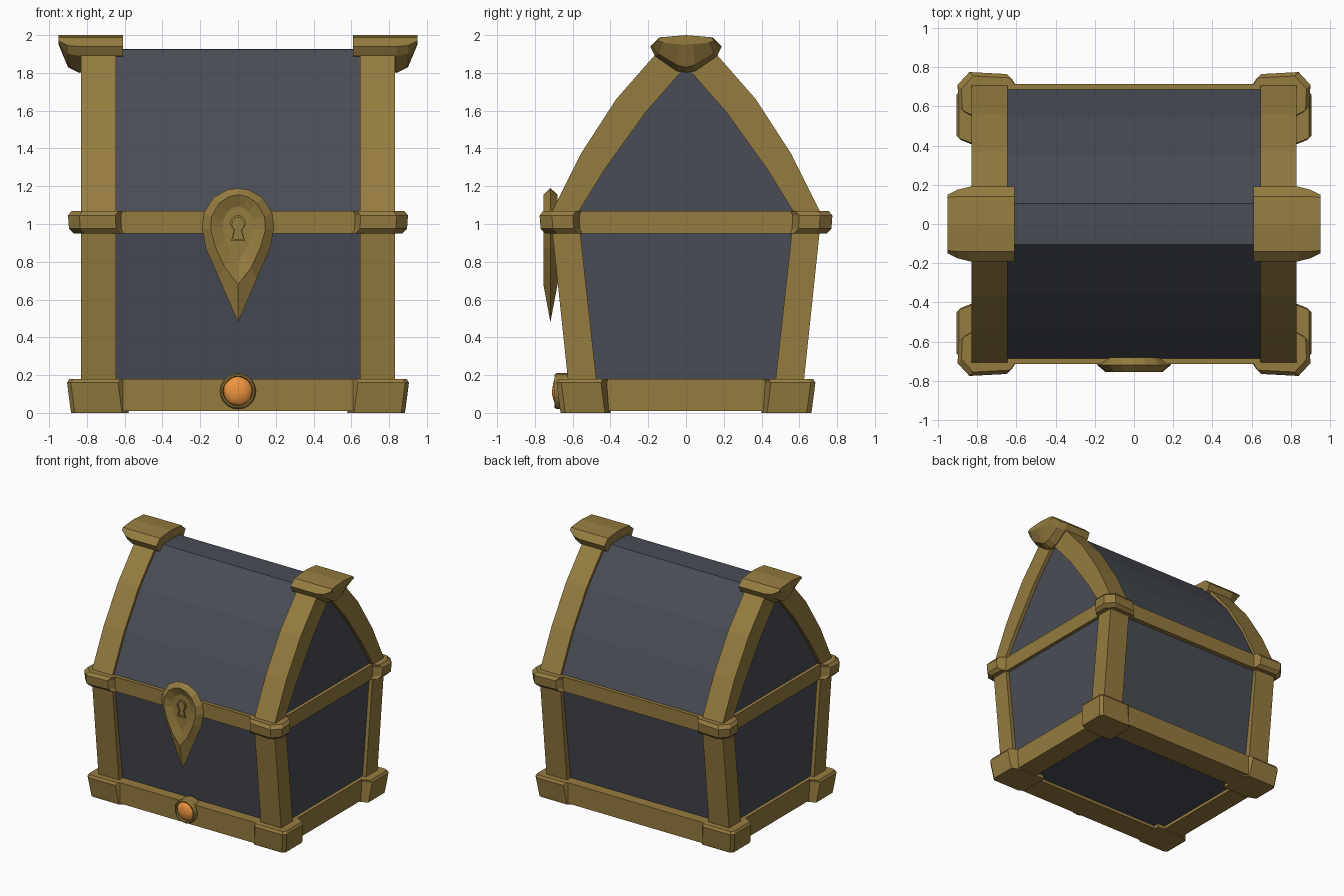
import bpy, bmesh, math, random
from mathutils import Vector

if "Cube" in bpy.data.objects:
    bpy.data.objects.remove(bpy.data.objects["Cube"])


def material(name, rgb):
    m = bpy.data.materials.new(name)
    m.diffuse_color = (*rgb, 1)
    m.use_nodes = True
    m.node_tree.nodes["Principled BSDF"].inputs["Base Color"].default_value = m.diffuse_color
    return m


GOLD = material("aged_gold", (0.30, 0.20, 0.05))
SLATE = material("slate_panel", (0.066, 0.073, 0.09))
ORANGE = material("orange_gem", (0.85, 0.30, 0.05))


def loft(name, rings, mat):
    """Skin a list of equal-length closed rings and cap both ends."""
    bm = bmesh.new()
    rows = [[bm.verts.new(p) for p in r] for r in rings]
    n = len(rows[0])
    for a, b in zip(rows, rows[1:]):
        for i in range(n):
            bm.faces.new((a[i], a[(i + 1) % n], b[(i + 1) % n], b[i]))
    bm.faces.new(rows[0])
    bm.faces.new(rows[-1])
    bmesh.ops.recalc_face_normals(bm, faces=bm.faces)
    me = bpy.data.meshes.new(name)
    bm.to_mesh(me)
    bm.free()
    ob = bpy.data.objects.new(name, me)
    bpy.context.collection.objects.link(ob)
    me.materials.append(mat)
    return ob


def box(name, x0, x1, y0, y1, z0, z1, mat):
    return loft(name, [[(x0, y0, z), (x1, y0, z), (x1, y1, z), (x0, y1, z)]
                       for z in (z0, z1)], mat)


def mirrored(half):
    """Close a half profile whose first and last points lie on the axis."""
    return half + [(-a, b) for a, b in reversed(half[1:-1])]


# Slate body, flaring upwards, and pointed-arch lid
body = [(-0.555, 0.035), (0.555, 0.035), (0.69, 1.05), (-0.69, 1.05)]
loft("chest_body", [[(x, y, z) for y, z in body] for x in (-0.8, 0.8)], SLATE)
lid = mirrored([(0, 1.927), (0.105, 1.925), (0.352, 1.65), (0.54, 1.36), (0.69, 1.06), (0, 1.06)])
loft("lid_panels", [[(x, y, z) for y, z in lid] for x in (-0.8, 0.8)], SLATE)

# Straight bands around the base and the lid seam
for s, tag in ((-1, "a"), (1, "b")):
    box(f"base_long_band_{tag}", -0.7, 0.7, s * 0.45, s * 0.66, 0.01, 0.18, GOLD)
    box(f"base_side_band_{tag}", s * 0.65, s * 0.83, -0.6, 0.6, 0.01, 0.18, GOLD)
    box(f"seam_long_band_{tag}", -0.7, 0.7, s * 0.6, s * 0.715, 0.95, 1.07, GOLD)
    box(f"seam_side_band_{tag}", s * 0.7, s * 0.828, -0.65, 0.65, 0.95, 1.07, GOLD)

# Corner posts and chamfered corner blocks
base_plan = [(0.60, 0.65), (0.635, 0.685), (0.885, 0.685), (0.905, 0.66),
             (0.905, 0.45), (0.83, 0.42), (0.60, 0.42)]
seam_plan = [(0.61, 0.70), (0.65, 0.765), (0.84, 0.775), (0.90, 0.71),
             (0.895, 0.60), (0.82, 0.56), (0.61, 0.56)]


def block(name, plan, levels, sx, sy):
    loft(name, [[(sx * (x - d), sy * (y - d), z) for x, y in plan] for z, d in levels], GOLD)


for sx in (-1, 1):
    for sy in (-1, 1):
        tag = ("left" if sx < 0 else "right") + ("_front" if sy < 0 else "_back")
        loft(f"post_{tag}", [[(sx * 0.645, sy * o, z), (sx * 0.83, sy * o, z),
                              (sx * 0.83, sy * i, z), (sx * 0.645, sy * i, z)]
                             for z, o, i in ((0.1, 0.617, 0.466), (1.0, 0.712, 0.565))], GOLD)
        block(f"base_block_{tag}", base_plan, ((0, 0.022), (0.02, 0.018), (0.16, 0), (0.18, 0.012)), sx, sy)
        block(f"seam_block_{tag}", seam_plan, ((0.95, 0.03), (0.975, 0.005), (1.045, 0), (1.07, 0.02)), sx, sy)

# Curved lid ribs
arc = [((0.712, 1.06), (0.572, 1.06)), ((0.558, 1.37), (0.43, 1.29)),
       ((0.37, 1.66), (0.215, 1.59)), ((0.16, 1.90), (0.04, 1.79)), ((0, 1.96), (0, 1.83))]
path = arc + [((-o[0], o[1]), (-i[0], i[1])) for o, i in reversed(arc[:-1])]
# Ridge cap sections: x position and half profile (y, z)
cap = [(0.61, [(0, 2.0), (0.14, 1.988), (0.19, 1.94), (0.165, 1.89), (0.05, 1.88), (0, 1.88)]),
       (0.84, [(0, 2.0), (0.14, 1.988), (0.19, 1.94), (0.165, 1.89), (0.05, 1.81), (0, 1.80)]),
       (0.90, [(0, 2.0), (0.14, 1.988), (0.175, 1.945), (0.145, 1.90), (0.045, 1.84), (0, 1.83)]),
       (0.95, [(0, 2.0), (0.135, 1.988), (0.15, 1.97), (0.12, 1.96), (0.04, 1.952), (0, 1.95)])]
for s, tag in ((-1, "left"), (1, "right")):
    loft(f"lid_rib_{tag}", [[(s * 0.645, *o), (s * 0.83, *o), (s * 0.83, *i), (s * 0.645, *i)]
                            for o, i in path], GOLD)
    loft(f"ridge_cap_{tag}", [[(s * x, y, z) for y, z in mirrored(h)] for x, h in cap], GOLD)

# Teardrop lock plate with a raised ridge and dished centre
rim = mirrored([(0, 1.19), (0.06, 1.18), (0.13, 1.14), (0.18, 1.06), (0.19, 0.98),
                (0.17, 0.87), (0.10, 0.71), (0, 0.48)])
ridge = mirrored([(0, 1.155), (0.05, 1.145), (0.10, 1.11), (0.14, 1.04), (0.145, 0.97),
                  (0.12, 0.88), (0.07, 0.77), (0, 0.68)])
dish = [(x * 0.56, 0.99 + (z - 0.99) * 0.62) for x, z in ridge]
loft("lock_plate", [[(x, y, z) for x, z in prof] for prof, y in
                    ((ridge, -0.68), (rim, -0.718), (ridge, -0.755), (dish, -0.728))], GOLD)

# Keyhole: raised outline with a sunken middle
key = [(0.042 * math.sin(a), 1.005 + 0.042 * math.cos(a))
       for a in (math.radians(-150 + 30 * k) for k in range(11))]
key += [(0.037, 0.91), (-0.037, 0.91)]
small = [(x * 0.75, 0.975 + (z - 0.975) * 0.82) for x, z in key]
loft("keyhole", [[(x, y, z) for x, z in prof] for prof, y in
                 ((key, -0.72), (key, -0.738), (small, -0.738), (small, -0.729))], GOLD)

# Round gem setting on the front of the base
loft("gem_setting", [[(r * math.cos(a), y, 0.115 + r * math.sin(a))
                      for a in (2 * math.pi * k / 20 for k in range(20))]
                     for r, y in ((0.095, -0.6), (0.095, -0.685), (0.088, -0.695),
                                  (0.080, -0.695), (0.076, -0.67))], GOLD)

# Rough domed gem
random.seed(4)
bpy.ops.mesh.primitive_ico_sphere_add(subdivisions=3, radius=1, location=(0, -0.67, 0.115))
gem = bpy.context.object
gem.name = "gem"
for v in gem.data.vertices:
    v.co = Vector((v.co.x * 0.079, v.co.y * 0.04, v.co.z * 0.079)) * random.uniform(0.94, 1.02)
gem.data.materials.append(ORANGE)
bpy.ops.object.shade_smooth_by_angle(angle=math.radians(40))
